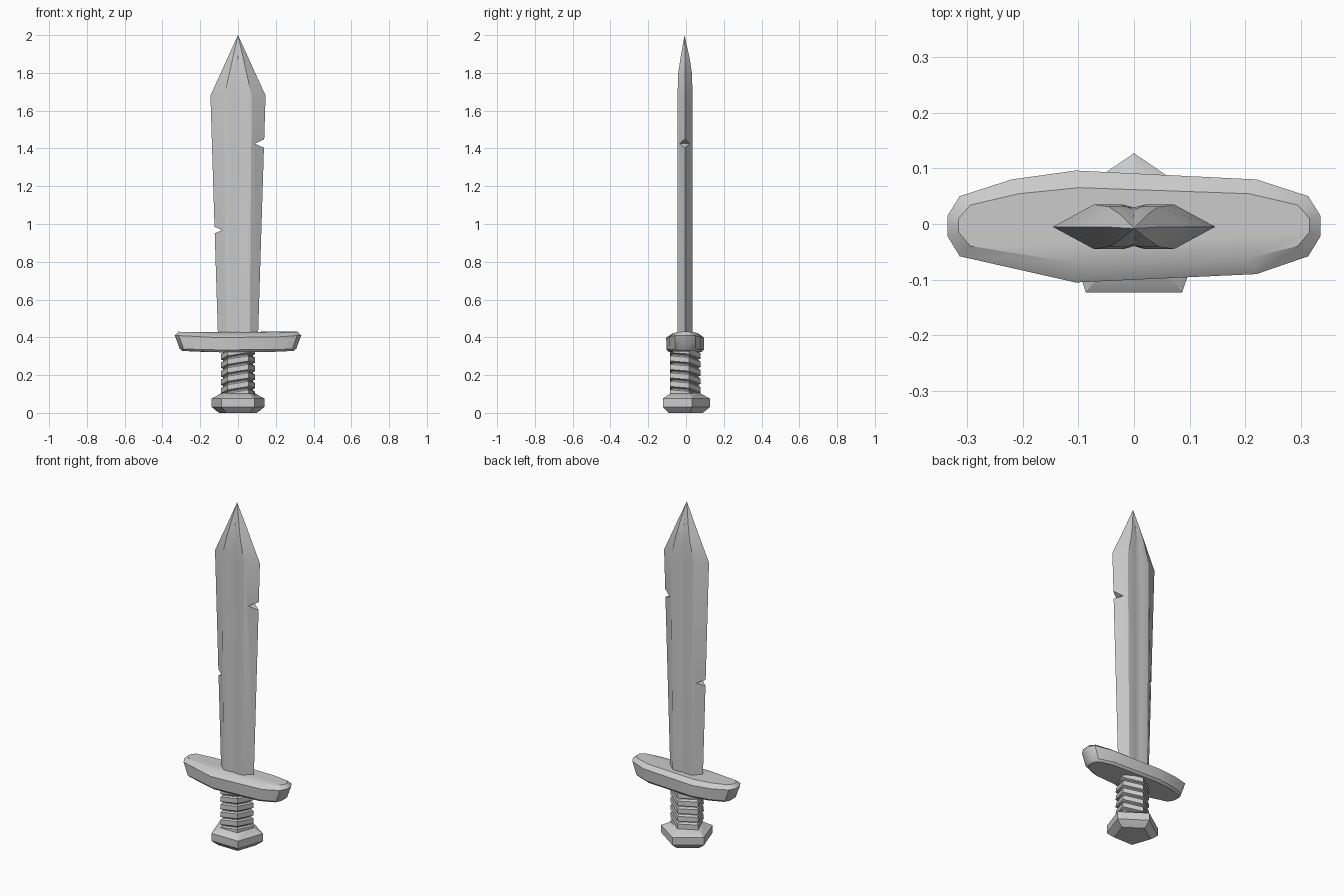
import bpy, bmesh, math

cube = bpy.data.objects.get("Cube")
if cube:
    bpy.data.objects.remove(cube, do_unlink=True)

steel = bpy.data.materials.new("grey")
steel.use_nodes = True
GREY = (0.6, 0.6, 0.6, 1)
steel.diffuse_color = GREY
steel.node_tree.nodes["Principled BSDF"].inputs["Base Color"].default_value = GREY


def loft(name, rings, tip=None):
    """Skin a stack of equal-length point rings, closing both ends."""
    bm = bmesh.new()
    loops = [[bm.verts.new(p) for p in ring] for ring in rings]
    n = len(loops[0])
    for a, b in zip(loops, loops[1:]):
        for i in range(n):
            j = (i + 1) % n
            bm.faces.new((a[i], a[j], b[j], b[i]))
    bm.faces.new(loops[0][::-1])
    if tip:
        top = bm.verts.new(tip)
        for i in range(n):
            bm.faces.new((loops[-1][i], loops[-1][(i + 1) % n], top))
    else:
        bm.faces.new(loops[-1])
    bmesh.ops.recalc_face_normals(bm, faces=bm.faces)
    mesh = bpy.data.meshes.new(name)
    bm.to_mesh(mesh)
    bm.free()
    mesh.materials.append(steel)
    obj = bpy.data.objects.new(name, mesh)
    bpy.context.collection.objects.link(obj)
    return obj


def activate(obj):
    bpy.ops.object.select_all(action="DESELECT")
    obj.select_set(True)
    bpy.context.view_layer.objects.active = obj


def smooth(obj, degrees):
    activate(obj)
    bpy.ops.object.shade_smooth_by_angle(angle=math.radians(degrees))


# Blade: bevelled section with a shallow central groove on both faces
def blade_ring(z, edge, flat, thick):
    mid = -0.005
    half = [(-flat, 1), (-flat * 0.3, 1), (0, 0.87), (flat * 0.3, 1), (flat, 1)]
    front = [(x, mid - thick * t, z) for x, t in half]
    back = [(x, mid + thick * t, z) for x, t in reversed(half)]
    return [(-edge, mid, z)] + front + [(edge, mid, z)] + back


blade = loft("blade", [
    blade_ring(0.40, 0.106, 0.062, 0.04),
    blade_ring(1.68, 0.146, 0.072, 0.04),
    blade_ring(1.80, 0.091, 0.045, 0.036),
    blade_ring(1.88, 0.055, 0.027, 0.024),
], tip=(0, -0.008, 2.0))

# Nicks in the two cutting edges
for side, z, depth in ((1, 1.425, 0.09), (-1, 0.967, 0.085)):
    wedge = [(side * depth, z), (side * 0.2, z + 0.055), (side * 0.2, z - 0.05)]
    cutter = loft("nick_cutter", [[(x, y, h) for x, h in wedge] for y in (-0.1, 0.1)])
    cutter.hide_render = True
    activate(blade)
    cut = blade.modifiers.new("nick", "BOOLEAN")
    cut.operation = "DIFFERENCE"
    cut.solver = "EXACT"
    cut.object = cutter
    bpy.ops.object.modifier_apply(modifier=cut.name)
    bpy.data.objects.remove(cutter, do_unlink=True)
smooth(blade, 32)

# Crossguard: irregular outline, flaring towards its upper rim
outline = [(-0.335, -0.022), (-0.313, -0.058), (-0.105, -0.105), (0.22, -0.09),
           (0.313, -0.058), (0.335, -0.022), (0.335, 0.015), (0.313, 0.05),
           (0.22, 0.08), (-0.105, 0.096), (-0.22, 0.08), (-0.313, 0.05), (-0.335, 0.015)]


def guard_ring(z, sx, sy, lift):
    return [(x * sx, y * sy, z + lift * (x / 0.335) ** 2) for x, y in outline]


smooth(loft("crossguard", [
    guard_ring(0.32, 0.88, 0.86, 0.008),
    guard_ring(0.333, 0.92, 0.98, 0.006),
    guard_ring(0.397, 1.0, 1.0, 0.014),
    guard_ring(0.419, 0.94, 0.68, 0.011),
]), 35)


# Grip and pommel share a five-sided section with its point at the back
def pentagon(z, rx, ry, cy, slope_x=0.0, slope_y=0.0):
    ring = []
    for i in range(5):
        a = math.radians(90 + 72 * i)
        x, y = rx * math.cos(a), ry * math.sin(a)
        ring.append((x, y + cy, z + slope_x * x - slope_y * y))
    return ring


# Grip: slanted wrapped bands
rings = []
for k in range(6):
    z = 0.07 + 0.045 * k
    for dz, r in ((0, 0.083), (0.006, 0.096), (0.033, 0.094), (0.041, 0.083)):
        rings.append(pentagon(z + dz, r, r * 0.94, -0.012, 0.16, 0.14))
smooth(loft("grip", rings), 35)

# Pommel: chamfered five-sided block
smooth(loft("pommel", [
    pentagon(z, r, r * 0.94, -0.011) for z, r in
    ((0, 0.105), (0.014, 0.125), (0.032, 0.147), (0.076, 0.147), (0.104, 0.092))
]), 35)
